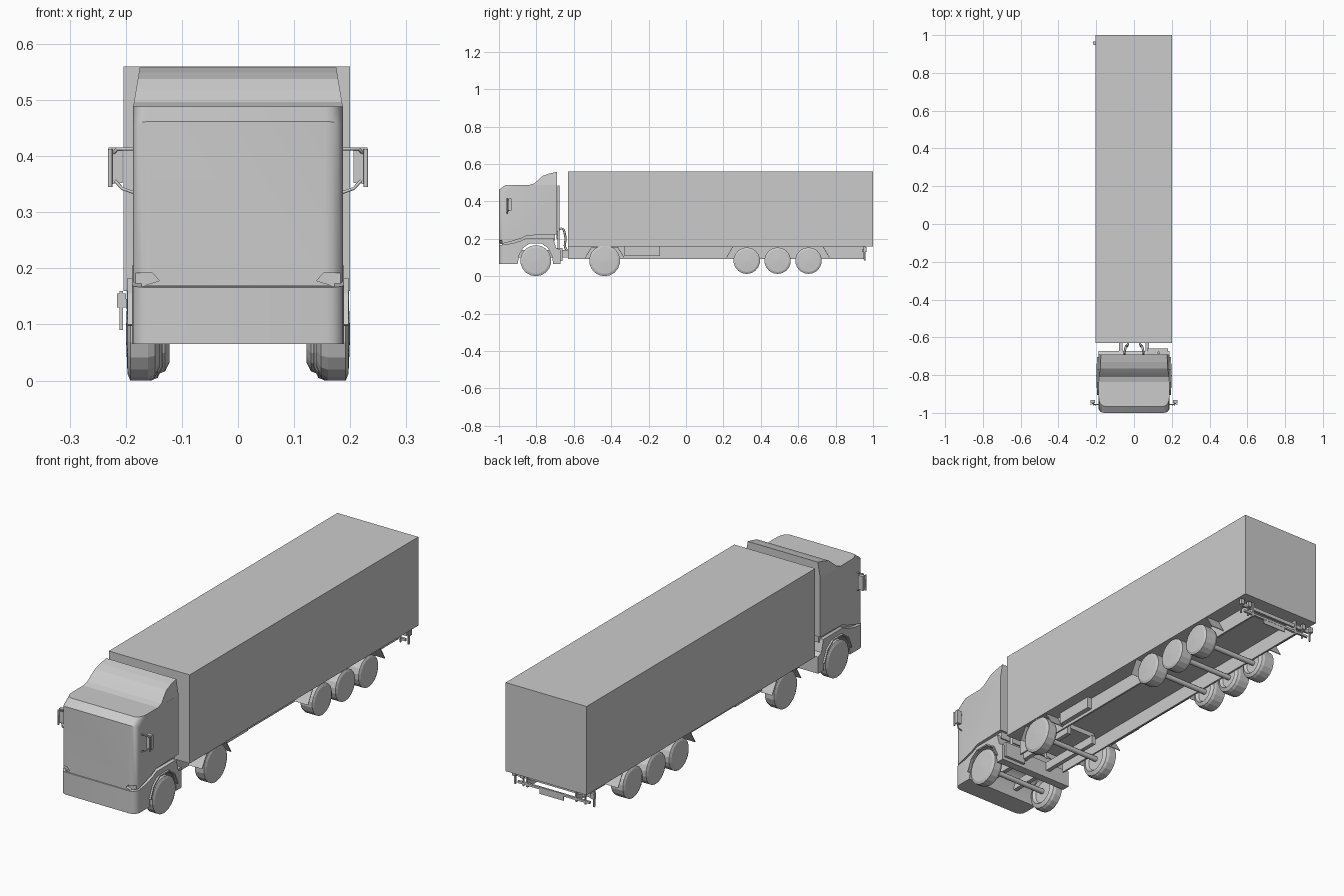
import bpy, bmesh, math

if "Cube" in bpy.data.objects:
    bpy.data.objects.remove(bpy.data.objects["Cube"])

def finish(name, bm, smooth=False):
    bmesh.ops.recalc_face_normals(bm, faces=bm.faces)
    me = bpy.data.meshes.new(name)
    bm.to_mesh(me)
    bm.free()
    ob = bpy.data.objects.new(name, me)
    bpy.context.collection.objects.link(ob)
    if smooth:
        bpy.ops.object.select_all(action='DESELECT')
        bpy.context.view_layer.objects.active = ob
        ob.select_set(True)
        bpy.ops.object.shade_smooth_by_angle(angle=math.radians(35))
    return ob

def prism(name, pts, a, b, axis='X', round_front=0, taper=None):
    """Extrude a (y,z) profile along X, or an (x,z) profile along Y."""
    bm = bmesh.new()
    rows = []
    for t in (a, b):
        rows.append([bm.verts.new((t, p, q) if axis == 'X' else (p, t, q)) for p, q in pts])
    n = len(pts)
    for r in rows:
        bm.faces.new(r)
    for i in range(n):
        j = (i + 1) % n
        bm.faces.new((rows[0][i], rows[0][j], rows[1][j], rows[1][i]))
    if taper:
        for v in bm.verts:
            v.co.x *= 1 - (v.co.z - taper[0]) * taper[1]
    if round_front:
        edges = [e for e in bm.edges if all(v.co.y < -0.96 for v in e.verts)
                 and e.verts[0].co.x * e.verts[1].co.x > 0]
        bmesh.ops.bevel(bm, geom=edges, offset=round_front, segments=4,
                        profile=0.5, affect='EDGES', clamp_overlap=True)
    return finish(name, bm, bool(round_front))

def box(name, x, y, z):
    return prism(name, [(y[0], z[0]), (y[1], z[0]), (y[1], z[1]), (y[0], z[1])], x[0], x[1])

def strip(name, pts, x0, x1, thick=0.003):
    bm = bmesh.new()
    rows = [[bm.verts.new((x, y, z)) for y, z in pts] for x in (x0, x1)]
    for i in range(len(pts) - 1):
        bm.faces.new((rows[0][i], rows[0][i + 1], rows[1][i + 1], rows[1][i]))
    ob = finish(name, bm)
    m = ob.modifiers.new('thickness', 'SOLIDIFY')
    m.thickness = thick

def wheel(name, side, y, z, r, inner, sides=18):
    prof = [(inner + .012, 0), (inner + .012, .6 * r), (inner, .72 * r), (inner + .008, .94 * r),
            (inner + .02, r), (.192, r), (.197, .85 * r), (.2, 0)]
    bm = bmesh.new()
    rings = []
    for x, rad in prof:
        if rad == 0:
            rings.append([bm.verts.new((side * x, y, z))] * sides)
        else:
            rings.append([bm.verts.new((side * x, y + rad * math.cos(2 * math.pi * (k + .5) / sides),
                                        z + rad * math.sin(2 * math.pi * (k + .5) / sides)))
                          for k in range(sides)])
    for r0, r1 in zip(rings, rings[1:]):
        for k in range(sides):
            q = [r0[k], r0[k - 1], r1[k - 1], r1[k]]
            bm.faces.new(list(dict.fromkeys(q)))
    finish(name, bm)

def tube(name, pts, r, spline='POLY'):
    cu = bpy.data.curves.new(name, 'CURVE')
    cu.dimensions = '3D'
    cu.bevel_depth = r
    cu.bevel_resolution = 1
    cu.resolution_u = 5
    cu.use_fill_caps = True
    if spline == 'POLY':
        sp = cu.splines.new('POLY')
        sp.points.add(len(pts) - 1)
        for p, c in zip(sp.points, pts):
            p.co = (*c, 1)
    else:
        sp = cu.splines.new('BEZIER')
        sp.bezier_points.add(len(pts) - 1)
        for p, c in zip(sp.bezier_points, pts):
            p.co = c
            p.handle_left_type = p.handle_right_type = 'AUTO'
    bpy.context.collection.objects.link(bpy.data.objects.new(name, cu))

# Trailer body and underframe
box('trailer_box', (-.204, .2), (-.63, 1), (.16, .56))
for s, n in ((1, 'right'), (-1, 'left')):
    box('trailer_rail_' + n, (s * .118, s * .126), (-.63, .96), (.093, .162))
    box('side_tank_' + n, (s * .12, s * .148), (-.33, -.14), (.107, .162))

# Rear bumper, lamps and plate
box('rear_bumper', (-.2, .18), (.945, .955), (.128, .145))
box('rear_lower_bar', (-.19, .17), (.95, .96), (.1, .11))
box('rear_plate', (-.06, .06), (.955, .959), (.08, .112))
for x in (-.208, -.165, .145, .185):
    box('rear_lamp', (x - .008, x + .008), (.95, .966), (.13, .155))
    box('rear_bracket', (x - .003, x + .003), (.948, .956), (.09, .16))

# Lower cab with wheel arch
prism('lower_cab', [(-1, .065), (-.9, .065), (-.893, .11), (-.87, .153), (-.835, .175), (-.775, .175),
                    (-.74, .153), (-.717, .11), (-.71, .065), (-.672, .065), (-.672, .14), (-.695, .152),
                    (-.71, .205), (-.85, .205), (-.88, .19), (-.93, .175), (-1, .166)],
      -.189, .189, round_front=.03)
prism('cab_core', [(-.985, .12), (-.91, .12), (-.89, .18), (-.7, .19), (-.7, .3), (-.985, .3)], -.172, .172)

# Upper cab, roof deflector
upper = prism('upper_cab', [(-1, .169), (-1, .462), (-.965, .488), (-.69, .488), (-.69, .222),
                            (-.85, .218), (-.88, .203), (-.93, .187)], -.187, .187, round_front=.03)
prism('roof_deflector', [(-.84, .487), (-.81, .496), (-.785, .52), (-.765, .537), (-.73, .549),
                         (-.69, .558), (-.69, .487)], -.187, .187, taper=(.487, .9))

# Headlight recesses
for s in (1, -1):
    cut = prism('headlight_cutter', [(s * .14, .178), (s * .153, .192), (s * .22, .192), (s * .22, .15),
                                     (s * .185, .164)], -1.05, -.984, axis='Y')
    cut.hide_render = True
    cut.hide_viewport = True
    m = upper.modifiers.new('headlight', 'BOOLEAN')
    m.operation = 'DIFFERENCE'
    m.object = cut

for s, n in ((1, 'right'), (-1, 'left')):
    # Front arch lip
    strip('arch_lip_' + n, [(-.905, .1), (-.88, .155), (-.84, .183), (-.77, .183), (-.73, .155), (-.705, .1)],
          s * .187, s * .197, .006)
    # Side mirrors and their arms
    prism('mirror_' + n, [(s * .206, .352), (s * .231, .35), (s * .231, .415), (s * .206, .415)],
          -.948, -.932, axis='Y')
    tube('mirror_arm_top_' + n, [(s * .18, -.955, .413), (s * .215, -.957, .413), (s * .222, -.945, .405)], .003)
    tube('mirror_arm_low_' + n, [(s * .18, -.955, .333), (s * .206, -.957, .342), (s * .22, -.945, .357)], .003)
    tube('mirror_bar_' + n, [(s * .228, -.955, .345), (s * .228, -.955, .413)], .004)
    # Tractor frame rails
    box('tractor_rail_' + n, (s * .06, s * .08), (-.92, -.36), (.1, .14))
    # Wheels
    wheel('front_wheel_' + n, s, -.803, .083, .083, .14)
    wheel('drive_wheel_' + n, s, -.435, .083, .083, .135)
    for y in (.325, .49, .655):
        wheel('trailer_wheel_' + n, s, y, .083, .071, .122)
    # Mudguards and flaps
    strip('drive_guard_' + n, [(-.54, .1), (-.505, .157), (-.365, .157), (-.33, .1)], s * .13, s * .198)
    strip('trailer_flap_front_' + n, [(.215, .1), (.25, .16)], s * .13, s * .198)
    strip('trailer_flap_rear_' + n, [(.73, .16), (.765, .1)], s * .13, s * .198)
    # Air hoses behind the cab
    tube('air_hose_' + n, [(s * .05, -.69, .2), (s * .048, -.668, .255), (s * .04, -.645, .21),
                           (s * .035, -.645, .15), (s * .03, -.625, .13)], .006, 'BEZIER')

# Axles, coupling and equipment behind the cab
for y in (-.803, -.435, .325, .49, .655):
    tube('axle', [(-.15, y, .083), (.15, y, .083)], .012)
box('coupling_plate', (-.08, .08), (-.5, -.37), (.138, .16))
box('rear_step', (.07, .18), (-.695, -.66), (.08, .15))
tube('exhaust_stack', [(.13, -.682, .14), (.13, -.682, .485)], .007)
